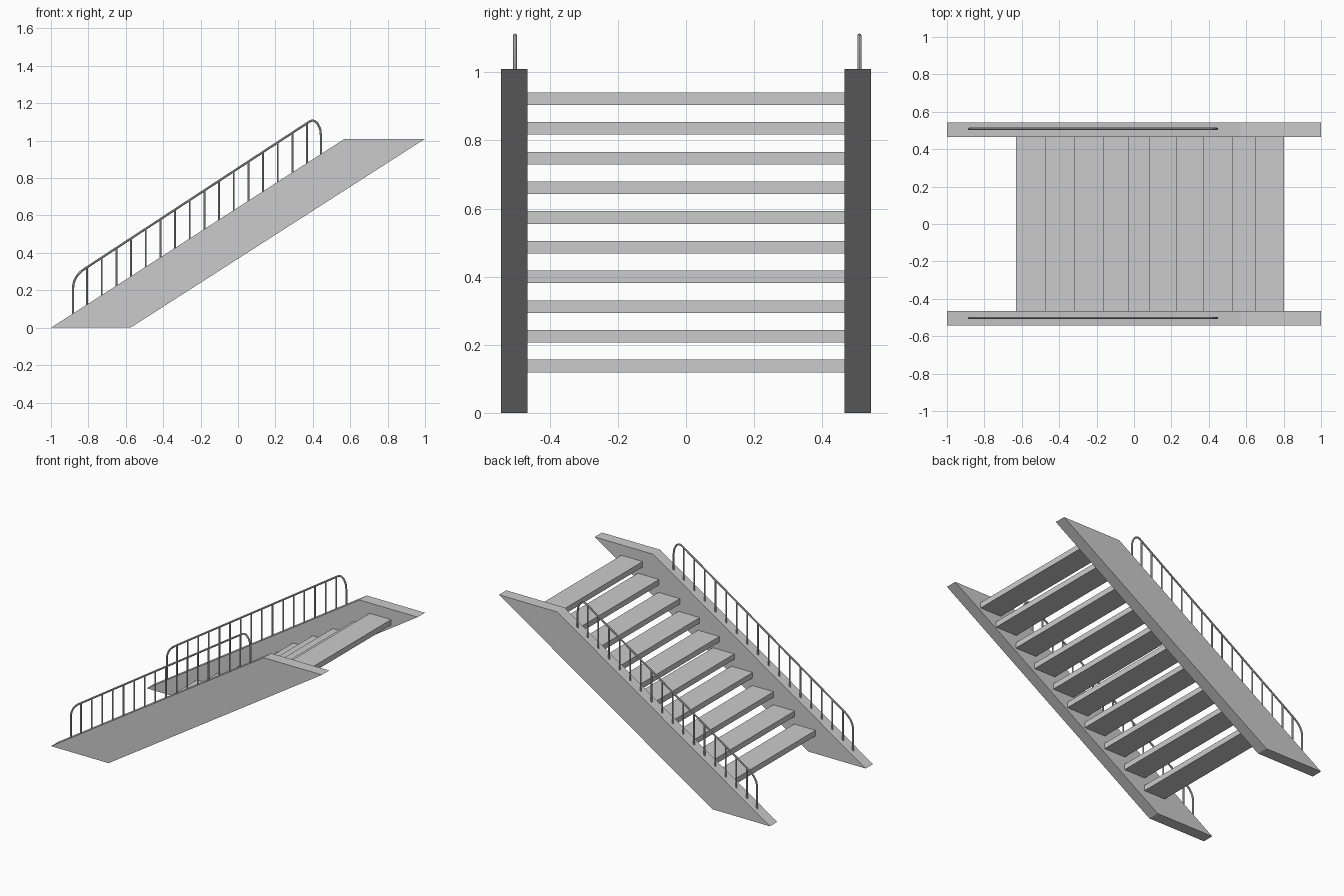
import bpy, bmesh
from mathutils import Vector

if "Cube" in bpy.data.objects:
    bpy.data.objects.remove(bpy.data.objects["Cube"])

TOP = 1.01
SLOPE = TOP / 1.57


def prism(name, profile, y0, y1):
    """Extrude an xz profile between two y positions."""
    bm = bmesh.new()
    f = bm.faces.new([bm.verts.new((x, y0, z)) for x, z in profile])
    r = bmesh.ops.extrude_face_region(bm, geom=[f])
    vs = [v for v in r["geom"] if isinstance(v, bmesh.types.BMVert)]
    bmesh.ops.translate(bm, verts=vs, vec=(0, y1 - y0, 0))
    bmesh.ops.recalc_face_normals(bm, faces=bm.faces)
    me = bpy.data.meshes.new(name)
    bm.to_mesh(me)
    bm.free()
    ob = bpy.data.objects.new(name, me)
    bpy.context.collection.objects.link(ob)
    return ob


def tubes(name, paths, radius):
    """Round bars along polylines, converted to a mesh."""
    cu = bpy.data.curves.new(name, "CURVE")
    cu.dimensions = "3D"
    cu.bevel_depth = radius
    cu.bevel_resolution = 2
    cu.use_fill_caps = True
    for pts in paths:
        sp = cu.splines.new("POLY")
        sp.points.add(len(pts) - 1)
        for p, c in zip(sp.points, pts):
            p.co = (*c, 1)
    ob = bpy.data.objects.new(name, cu)
    bpy.context.collection.objects.link(ob)
    bpy.ops.object.select_all(action="DESELECT")
    ob.select_set(True)
    bpy.context.view_layer.objects.active = ob
    bpy.ops.object.convert(target="MESH")
    bpy.ops.object.shade_smooth_by_angle()


def bend(a, b, c, n=6):
    """Rounded corner at b between a and c."""
    a, b, c = Vector(a), Vector(b), Vector(c)
    return [tuple(a.lerp(b, i / n).lerp(b.lerp(c, i / n), i / n)) for i in range(n + 1)]


# Sloping side stringers
side = [(-1, 0), (-0.575, 0), (1, TOP), (0.57, TOP)]
prism("stringer_front", side, -0.543, -0.466)
prism("stringer_back", side, 0.466, 0.543)

# Treads
lefts = [-0.63, -0.475, -0.32, -0.165, -0.03, 0.08, 0.225, 0.372, 0.525, 0.646]
for i, x in enumerate(lefts):
    z = 0.119 + i * 0.0872
    prism(f"tread_{i + 1}", [(x, z), (x + 0.157, z), (x + 0.157, z + 0.037), (x, z + 0.037)],
          -0.468, 0.468)

# Handrails with end posts bent down, plus balusters
for label, y in (("front", -0.502), ("back", 0.509)):
    def rail_z(x):
        return 0.852 + 0.655 * x
    x0, x1 = -0.882, 0.444
    path = [(x0, y, (x0 + 1) * SLOPE - 0.01)]
    path += bend((x0, y, 0.21), (x0, y, rail_z(x0)), (-0.82, y, rail_z(-0.82)))
    path += bend((0.37, y, rail_z(0.37)), (0.415, y, 1.133), (0.44, y, 1.06))
    path += [(x1, y, 1.02), (x1, y, (x1 + 1) * SLOPE - 0.01)]
    tubes(f"handrail_{label}", [path], 0.006)
    bars = []
    for i in range(16):
        x = -0.807 + i * 0.0784
        bars.append([(x, y, (x + 1) * SLOPE - 0.01), (x, y, rail_z(x))])
    tubes(f"balusters_{label}", bars, 0.005)
